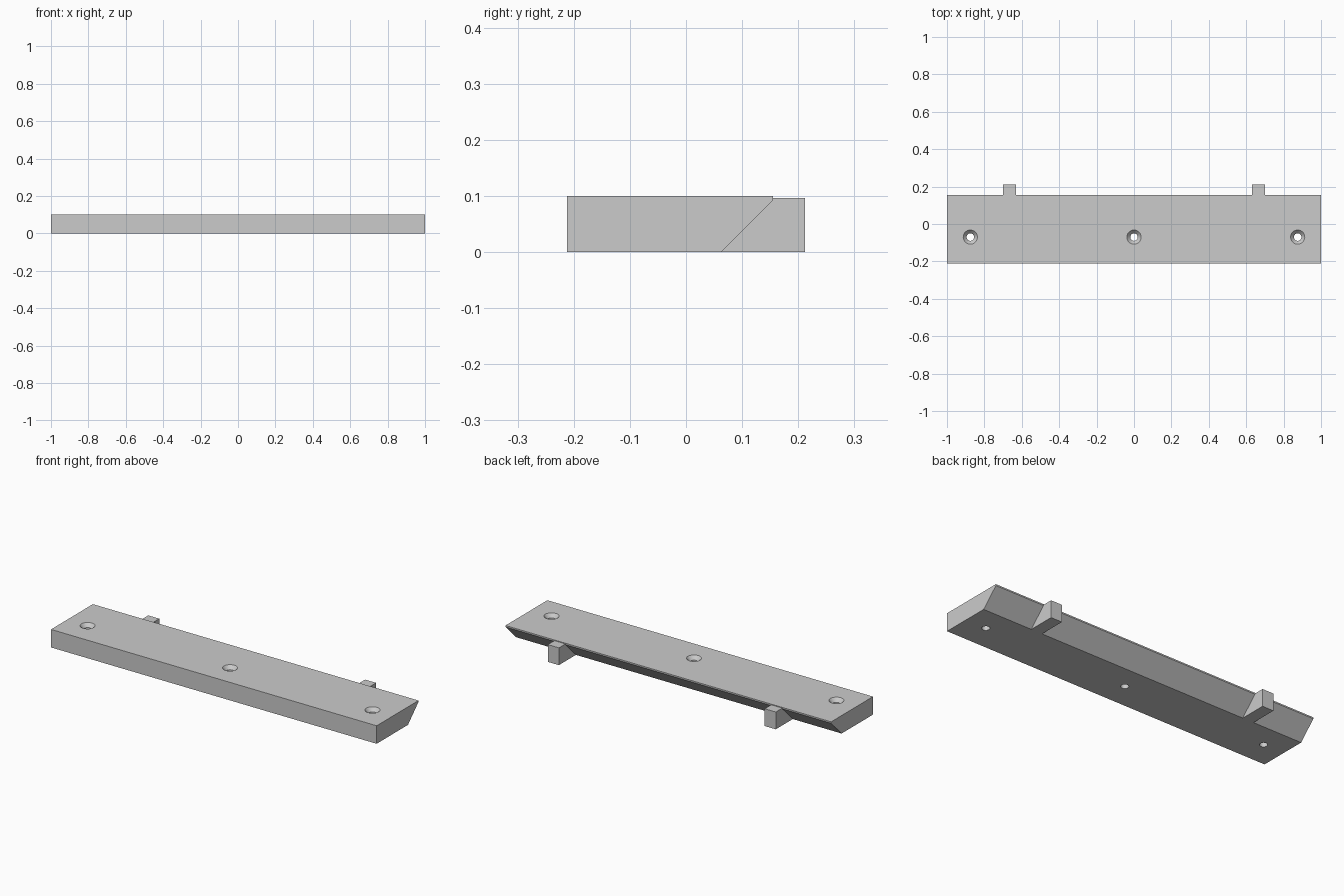
import bpy
import bmesh
from math import cos, sin, tau, radians

cube = bpy.data.objects.get("Cube")
if cube:
    bpy.data.objects.remove(cube, do_unlink=True)

GREY = (0.6, 0.6, 0.6, 1)
grey = bpy.data.materials.new("plain grey")
grey.use_nodes = True
grey.diffuse_color = GREY
grey.node_tree.nodes["Principled BSDF"].inputs["Base Color"].default_value = GREY


def loft(name, rings):
    """Closed solid through rings of matching points, capped at both ends."""
    bm = bmesh.new()
    loops = [[bm.verts.new(p) for p in ring] for ring in rings]
    for a, b in zip(loops, loops[1:]):
        for i in range(len(a)):
            j = (i + 1) % len(a)
            bm.faces.new((a[i], a[j], b[j], b[i]))
    bm.faces.new(loops[0])
    bm.faces.new(loops[-1])
    bmesh.ops.recalc_face_normals(bm, faces=bm.faces)
    mesh = bpy.data.meshes.new(name)
    bm.to_mesh(mesh)
    bm.free()
    mesh.materials.append(grey)
    obj = bpy.data.objects.new(name, mesh)
    bpy.context.collection.objects.link(obj)
    return obj


def extrude_x(name, profile, x0, x1):
    """Extrude a (y, z) profile along x."""
    return loft(name, [[(x, y, z) for y, z in profile] for x in (x0, x1)])


FRONT, BACK, LIP, TOE, TOP = -0.212, 0.155, 0.092, 0.063, 0.1

# Long bar with an undercut back edge
bar = extrude_x("bar", [(FRONT, 0), (TOE, 0), (BACK, LIP), (BACK, TOP), (FRONT, TOP)], -1, 1)

# Two locating tabs filling the undercut and standing out behind
for side, x in (("left", 0.666), ("right", -0.666)):
    extrude_x(side + "_tab",
              [(TOE, 0), (-FRONT, 0), (-FRONT, 0.096), (BACK, 0.096), (BACK, LIP)],
              x - 0.034, x + 0.034)

# Countersunk screw holes
HOLE = [(0.02, -0.02), (0.02, 0.08), (0.038, TOP), (0.038, TOP + 0.02)]
for side, x in (("left", 0.875), ("middle", 0), ("right", -0.875)):
    rings = [[(x + r * cos(tau * i / 40), -0.07 + r * sin(tau * i / 40), z)
              for i in range(40)] for r, z in HOLE]
    cutter = loft(side + "_hole_cutter", rings)
    cutter.hide_render = True
    cutter.hide_set(True)
    cut = bar.modifiers.new(side + "_hole", "BOOLEAN")
    cut.operation = "DIFFERENCE"
    cut.solver = "EXACT"
    cut.object = cutter

# Smooth hole walls, sharp edges everywhere else
bpy.ops.object.select_all(action="DESELECT")
bpy.context.view_layer.objects.active = bar
bar.select_set(True)
for cut in list(bar.modifiers):
    bpy.ops.object.modifier_apply(modifier=cut.name)
bpy.ops.object.shade_smooth_by_angle(angle=radians(30))
for obj in [o for o in bpy.data.objects if o.name.endswith("_cutter")]:
    bpy.data.objects.remove(obj, do_unlink=True)
